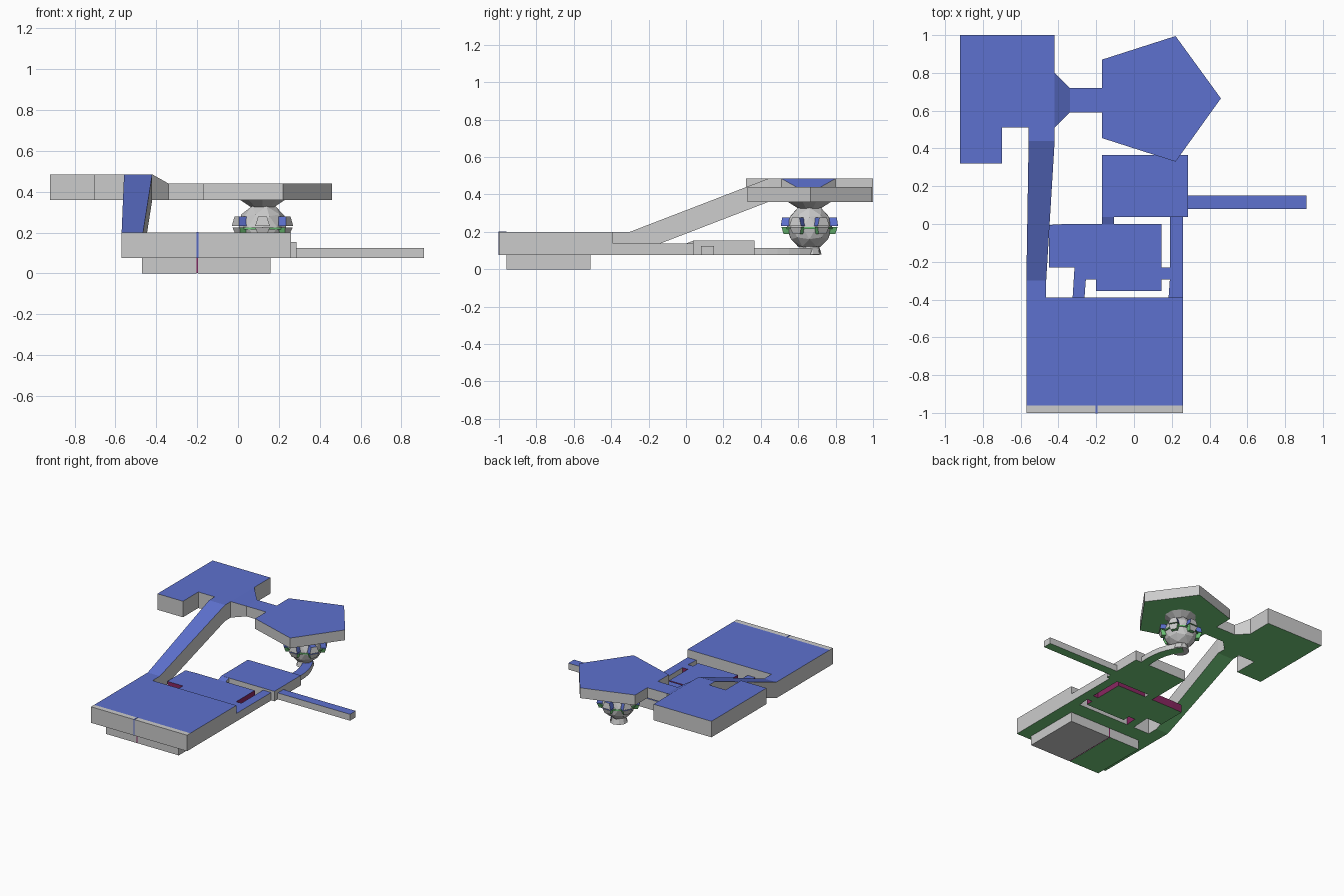
import bpy, bmesh, math
from mathutils import Matrix, Vector

if "Cube" in bpy.data.objects:
    bpy.data.objects.remove(bpy.data.objects["Cube"])


def material(name, rgb):
    m = bpy.data.materials.new(name)
    m.diffuse_color = (*rgb, 1)
    m.use_nodes = True
    m.node_tree.nodes["Principled BSDF"].inputs["Base Color"].default_value = m.diffuse_color
    return m


BLUE, GREEN, GREY, PLUM = range(4)
MATS = [material("blue", (0.11, 0.165, 0.62)), material("green", (0.17, 0.6, 0.2)),
        material("grey", (0.6, 0.6, 0.6)), material("plum", (0.25, 0.02, 0.12))]


def finish(name, bm, top=BLUE, side=GREY, bottom=GREEN):
    """Colour faces by direction and make the object."""
    bmesh.ops.recalc_face_normals(bm, faces=bm.faces)
    for f in bm.faces:
        f.normal_update()
        f.material_index = top if f.normal.z > 0.3 else bottom if f.normal.z < -0.3 else side
    me = bpy.data.meshes.new(name)
    bm.to_mesh(me)
    bm.free()
    for m in MATS:
        me.materials.append(m)
    ob = bpy.data.objects.new(name, me)
    bpy.context.collection.objects.link(ob)
    return ob


def loft(name, lower, upper, **colours):
    """Solid between two matching outlines."""
    bm = bmesh.new()
    a = [bm.verts.new(p) for p in lower]
    b = [bm.verts.new(p) for p in upper]
    bm.faces.new(a)
    bm.faces.new(b)
    n = len(a)
    for i in range(n):
        j = (i + 1) % n
        bm.faces.new((a[i], a[j], b[j], b[i]))
    return finish(name, bm, **colours)


def plate(name, outline, z0, z1, **colours):
    return loft(name, [(x, y, z0) for x, y in outline], [(x, y, z1) for x, y in outline], **colours)


def box(name, x0, x1, y0, y1, z0, z1, **colours):
    return plate(name, [(x0, y0), (x1, y0), (x1, y1), (x0, y1)], z0, z1, **colours)


# Main slab with its grey front lip and the blue seam
plate("main_slab", [(-0.57, -0.96), (0.26, -0.96), (0.26, -0.39), (-0.465, -0.39),
                    (-0.465, -0.30), (-0.57, -0.30)], 0.075, 0.20)
box("front_lip", -0.57, 0.26, -1.0, -0.96, 0.075, 0.20, top=GREY)
box("front_seam", -0.203, -0.193, -1.002, -0.96, 0.076, 0.202, side=BLUE)

# Lower block in two halves around a seam
box("base_right", -0.195, 0.16, -0.96, -0.51, 0, 0.075, bottom=GREY)
box("base_left", -0.47, -0.203, -0.96, -0.51, 0, 0.075)
box("base_seam", -0.203, -0.195, -0.96, -0.512, 0.002, 0.075, side=PLUM, bottom=PLUM)

# Ramp up to the raised platform
ramp = [(-0.57, -0.30), (-0.465, -0.30), (-0.42, 0.44), (-0.558, 0.44)]
loft("ramp", [(x, y, 0.075 if y < 0 else 0.36) for x, y in ramp],
     [(x, y, 0.20 if y < 0 else 0.485) for x, y in ramp])
plate("upper_platform", [(-0.92, 0.32), (-0.70, 0.32), (-0.70, 0.51), (-0.558, 0.51), (-0.558, 0.44),
                         (-0.42, 0.44), (-0.42, 1.0), (-0.92, 1.0)], 0.36, 0.485)

# Tapered bridge and five-sided deck
bridge = [(-0.42, 0.51), (-0.34, 0.59), (-0.34, 0.72), (-0.42, 0.80)]
loft("tapered_bridge", [(x, y, 0.36) for x, y in bridge],
     [(x, y, 0.485 if x < -0.4 else 0.44) for x, y in bridge])
plate("five_sided_deck", [(-0.34, 0.59), (-0.17, 0.59), (-0.17, 0.455), (0.22, 0.33), (0.46, 0.665),
                          (0.22, 0.995), (-0.17, 0.87), (-0.17, 0.72), (-0.34, 0.72)], 0.36, 0.44)

# Low centre plate, side strip, rear block and stick
plate("centre_plate", [(-0.325, -0.39), (-0.262, -0.39), (-0.255, -0.295), (-0.20, -0.295),
                       (-0.20, -0.355), (0.145, -0.355), (0.145, -0.295), (0.19, -0.295),
                       (0.19, -0.23), (0.145, -0.23), (0.145, 0.0), (-0.36, 0.0),
                       (-0.45, -0.005), (-0.45, -0.23), (-0.315, -0.23)], 0.075, 0.137, side=PLUM)
plate("side_strip", [(0.183, -0.39), (0.26, -0.39), (0.26, 0.04), (0.19, 0.04), (0.19, -0.29)],
      0.075, 0.137)
link = [(-0.17, 0.0), (-0.105, 0.0), (-0.105, 0.04), (-0.17, 0.04)]
loft("sloped_link", [(x, y, 0.075) for x, y in link],
     [(x, y, 0.137 if y < 0.02 else 0.153) for x, y in link])
box("rear_block", -0.17, 0.287, 0.038, 0.365, 0.075, 0.153)
box("side_stick", 0.287, 0.912, 0.08, 0.15, 0.075, 0.125)

# Curved arm reaching below the ball
CX, CY, CZ = 0.12, 0.66, 0.225
centre, inner, outer = [], [], []
p0, p1, p2 = Vector((0.20, 0.36)), Vector((0.225, 0.56)), Vector((CX, 0.69))
for i in range(7):
    t = i / 6
    p = p0 * (1 - t) ** 2 + p1 * 2 * t * (1 - t) + p2 * t * t
    d = ((p1 - p0) * (1 - t) + (p2 - p1) * t).normalized()
    side = Vector((-d.y, d.x)) * 0.036
    inner.append(tuple(p + side))
    outer.append(tuple(p - side))
plate("curved_arm", outer + inner[::-1], 0.075, 0.115)


def frustum(name, r0, r1, z0, z1, n, **colours):
    ring = [(math.cos(math.tau * (i + 0.5) / n), math.sin(math.tau * (i + 0.5) / n)) for i in range(n)]
    return loft(name, [(CX + r0 * x, CY + r0 * y, z0) for x, y in ring],
                [(CX + r1 * x, CY + r1 * y, z1) for x, y in ring], **colours)


# Faceted ball with its collar, foot and equator band
bm = bmesh.new()
bmesh.ops.create_icosphere(bm, subdivisions=2, radius=0.122,
                           matrix=Matrix.Translation((CX, CY, CZ)))
finish("ball", bm, GREY, GREY, GREY)
frustum("collar", 0.055, 0.115, 0.322, 0.36, 10, top=GREY, bottom=GREY)
frustum("foot", 0.065, 0.05, 0.078, 0.13, 10, top=GREY, bottom=GREY)
frustum("equator_band", 0.128, 0.128, 0.215, 0.225, 12, top=GREEN, side=GREEN)

# Six pairs of pegs around the ball
for k in range(6):
    a = math.radians(30 + 60 * k)
    for label, za, zb, ra, rb in (("upper", 0.232, 0.278, 0.153, 0.146),
                                  ("lower", 0.188, 0.226, 0.138, 0.150)):
        def section(r, z, w):
            pts = [(0.09, -w), (r, -w), (r, w), (0.09, w)]
            return [(CX + u * math.cos(a) - v * math.sin(a),
                     CY + u * math.sin(a) + v * math.cos(a), z) for u, v in pts]
        wide, narrow = 0.036, 0.022
        w0, w1 = (wide, narrow) if label == "upper" else (narrow, wide)
        peg = loft(f"{label}_peg_{k + 1}", section(ra, za, w0), section(rb, zb, w1), side=BLUE)
        # Pale outer end
        out = Vector((math.cos(a), math.sin(a), 0))
        for f in peg.data.polygons:
            if f.normal.dot(out) > 0.7:
                f.material_index = GREY
